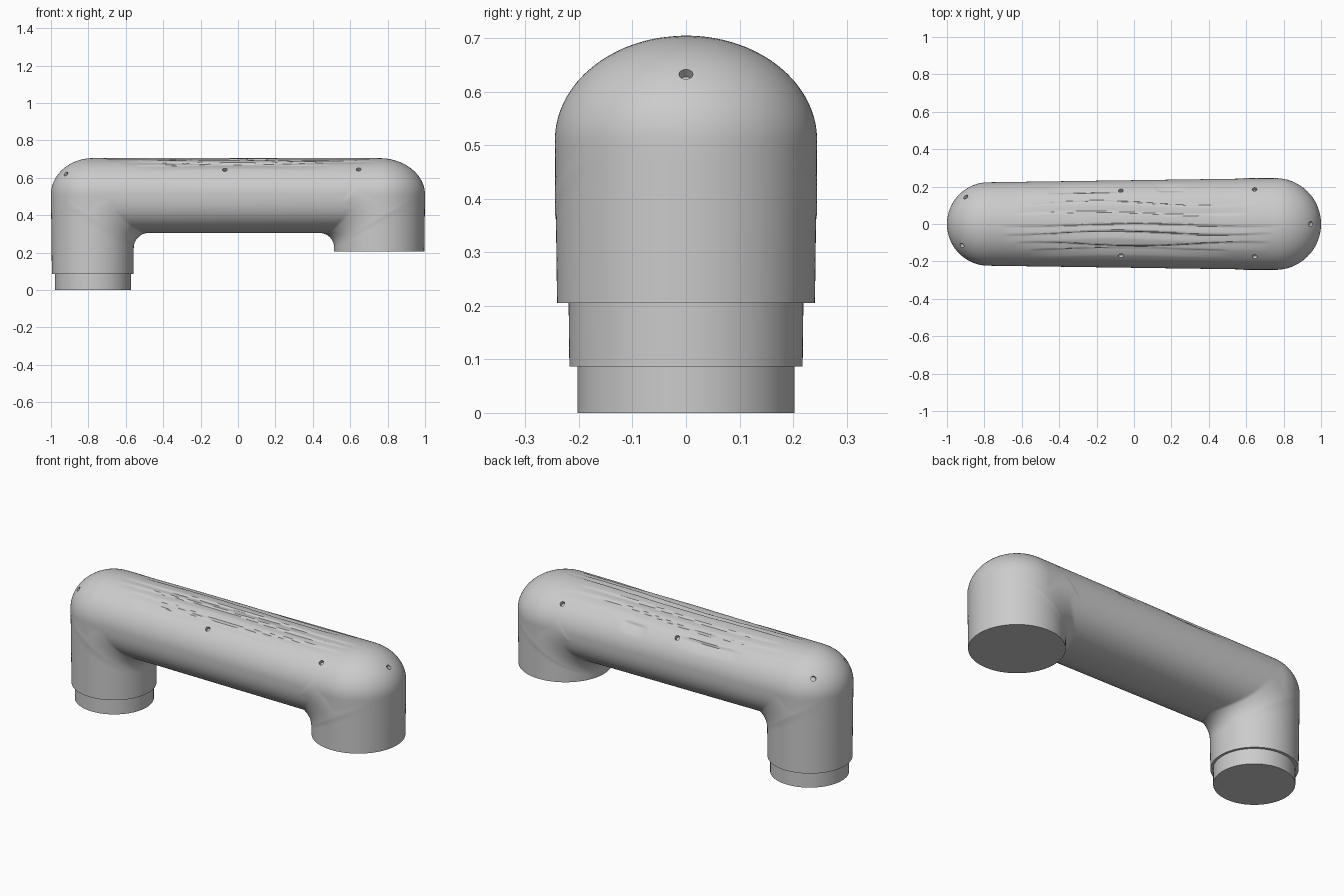
import bpy, bmesh
from math import sin, cos, pi, sqrt
from mathutils import Vector

if "Cube" in bpy.data.objects:
    bpy.data.objects.remove(bpy.data.objects["Cube"], do_unlink=True)

grey = bpy.data.materials.new("plain grey")
grey.use_nodes = True
grey.diffuse_color = (0.6, 0.6, 0.6, 1)
grey.node_tree.nodes["Principled BSDF"].inputs["Base Color"].default_value = (0.6, 0.6, 0.6, 1)

AROUND = 240
Z_MID, Z_TOP, Z_LOW = 0.51, 0.705, 0.305
DOME = Z_TOP - Z_MID
# side: centre x, top radius, foot radius, foot height, fillet size
LEGS = {-1: (-0.777, 0.223, 0.218, 0.087, 0.08), 1: (0.755, 0.245, 0.241, 0.205, 0.078)}


def make_object(name, bm):
    mesh = bpy.data.meshes.new(name)
    bmesh.ops.recalc_face_normals(bm, faces=bm.faces[:])
    bm.to_mesh(mesh)
    bm.free()
    mesh.materials.append(grey)
    ob = bpy.data.objects.new(name, mesh)
    bpy.context.collection.objects.link(ob)
    return ob


def select_only(ob):
    bpy.ops.object.select_all(action="DESELECT")
    ob.select_set(True)
    bpy.context.view_layer.objects.active = ob


def root(v, p=2):
    return max(v, 0.0) ** (1 / p)


def bar_half_width(x):
    (xa, ra), (xb, rb) = LEGS[-1][:2], LEGS[1][:2]
    return ra + (rb - ra) * min(max((x - xa) / (xb - xa), 0), 1)


def leg_radius(side, z):
    cx, top, foot, z0, f = LEGS[side]
    return foot + (top - foot) * min(max((z - z0) / (Z_MID - z0), 0), 1)


def half_width(x, z):
    """Half thickness of the leg, its domed top and the bar at one point."""
    side = -1 if x < 0 else 1
    cx = LEGS[side][0]
    r = leg_radius(side, z)
    up = max(z - Z_MID, 0) / DOME
    leg = r * root(1 - ((x - cx) / r) ** 2 - up ** 2)
    bar = 0.0
    if abs(x) < abs(cx):
        h = (z - Z_MID) / (DOME if z > Z_MID else Z_MID - Z_LOW)
        p = 2 if h > 0 else 2.4
        bar = bar_half_width(x) * root(1 - abs(h) ** p, p)
    return max(leg, bar)


def end_stations(side):
    """Inner point, outer point and half width of each section, foot to bar."""
    cx, top, foot, z0, f = LEGS[side]
    c = abs(cx)
    out = []
    for i in range(9):
        t = i / 8
        zi = z0 + (Z_LOW - f - z0) * t
        zo = z0 + (Z_MID - z0) * t
        ri, ro = leg_radius(side, zi), leg_radius(side, zo)
        out.append(((side * (c - ri), zi), (side * (c + ro), zo), (ri + ro) / 2))
    xi = c - leg_radius(side, Z_LOW - f)
    for i in range(1, 21):
        a = i / 20 * pi / 2
        inner = (side * (xi - f * (1 - cos(a))), Z_LOW - f + f * sin(a))
        outer = (side * (c + top * cos(a)), Z_MID + DOME * sin(a))
        out.append((inner, outer, top))
    return out


# Wavy grooves on top: y, wave height, wave phase, start x, end x
GROOVES = [(0.17, 0.006, 2, -0.46, -0.07), (0.18, 0, 0, 0.12, 0.27),
           (0.118, 0.013, 2.6, -0.69, 0.66), (0.062, 0.009, 2.8, -0.64, 0.62),
           (-0.009, 0.007, 1.5, -0.71, 0.76), (-0.052, 0.011, 2.2, -0.7, 0.74),
           (-0.112, 0.011, 4.6, -0.63, 0.72), (-0.137, 0.006, 2, -0.55, 0.5)]


def groove_depth(x, y):
    depth = 0.0
    for yc, amp, phase, xa, xb in GROOVES:
        if xa < x < xb:
            s = y - yc - amp * sin(5.5 * x + phase)
            s = s if yc > 0 else -s
            shape = 1 - s / 0.035 if s > 0 else 1 + s / 0.009
            fade = sqrt(sin(pi * (x - xa) / (xb - xa)))
            depth = max(depth, 0.008 * fade * shape)
    return depth


# Body: one lofted skin through both legs and the bar
left, right = end_stations(-1), end_stations(1)
(ia, oa, wa), (ib, ob_, wb) = left[-1], right[-1]
middle = []
for i in range(1, 110):
    t = i / 110
    middle.append(((ia[0] + (ib[0] - ia[0]) * t, Z_LOW),
                   (oa[0] + (ob_[0] - oa[0]) * t, Z_TOP), 0.0))

bm = bmesh.new()
rings = []
for inner, outer, width in left + middle + right[::-1]:
    ring = []
    for k in range(AROUND):
        a = 2 * pi * k / AROUND
        t = (1 - cos(a)) / 2
        x = inner[0] + (outer[0] - inner[0]) * t
        z = inner[1] + (outer[1] - inner[1]) * t
        y = 0.0
        if k % (AROUND // 2):
            y = max(width * abs(sin(a)), half_width(x, z))
            y = y if a < pi else -y
        if z > Z_MID + 0.05:
            d = groove_depth(x, y) / 0.2
            y, z = y * (1 - d), z - (z - Z_MID) * d
        ring.append(bm.verts.new((x, y, z)))
    rings.append(ring)
for r0, r1 in zip(rings, rings[1:]):
    for k in range(AROUND):
        n = (k + 1) % AROUND
        bm.faces.new((r0[k], r0[n], r1[n], r1[k]))
bm.faces.new(rings[0])
bm.faces.new(rings[-1])
body = make_object("handle_body", bm)

# Small round holes sunk into the shoulders
HOLES = [(-0.9, 0.145), (-0.92, -0.115), (-0.07, 0.18), (-0.07, -0.17),
         (0.645, 0.185), (0.645, -0.175), (0.945, 0)]
bm = bmesh.new()
for x, y in HOLES:
    cx = min(max(x, LEGS[-1][0]), LEGS[1][0])
    r = bar_half_width(x)
    rise = root(1 - (y / r) ** 2 - ((x - cx) / r) ** 2)
    spot = Vector((x, y, Z_MID + DOME * rise))
    normal = Vector(((x - cx) / r ** 2, y / r ** 2, rise / DOME))
    matrix = normal.to_track_quat("Z", "Y").to_matrix().to_4x4()
    matrix.translation = spot
    bmesh.ops.create_cone(bm, cap_ends=True, segments=20, radius1=0.013,
                          radius2=0.013, depth=0.04, matrix=matrix)
cutter = make_object("hole_cutter", bm)
cutter.hide_render = True
cut = body.modifiers.new("holes", "BOOLEAN")
cut.operation = "DIFFERENCE"
cut.solver = "EXACT"
cut.object = cutter
select_only(body)
bpy.ops.object.modifier_apply(modifier=cut.name)
bpy.data.objects.remove(cutter, do_unlink=True)

# Narrower spigot under the long leg
bm = bmesh.new()
bmesh.ops.create_cone(bm, cap_ends=True, segments=96, radius1=0.203, radius2=0.203, depth=0.1)
bmesh.ops.translate(bm, verts=bm.verts[:], vec=(-0.775, 0, 0.05))
spigot = make_object("foot_spigot", bm)

for ob in (body, spigot):
    select_only(ob)
    bpy.ops.object.shade_smooth_by_angle(angle=pi / 6)
